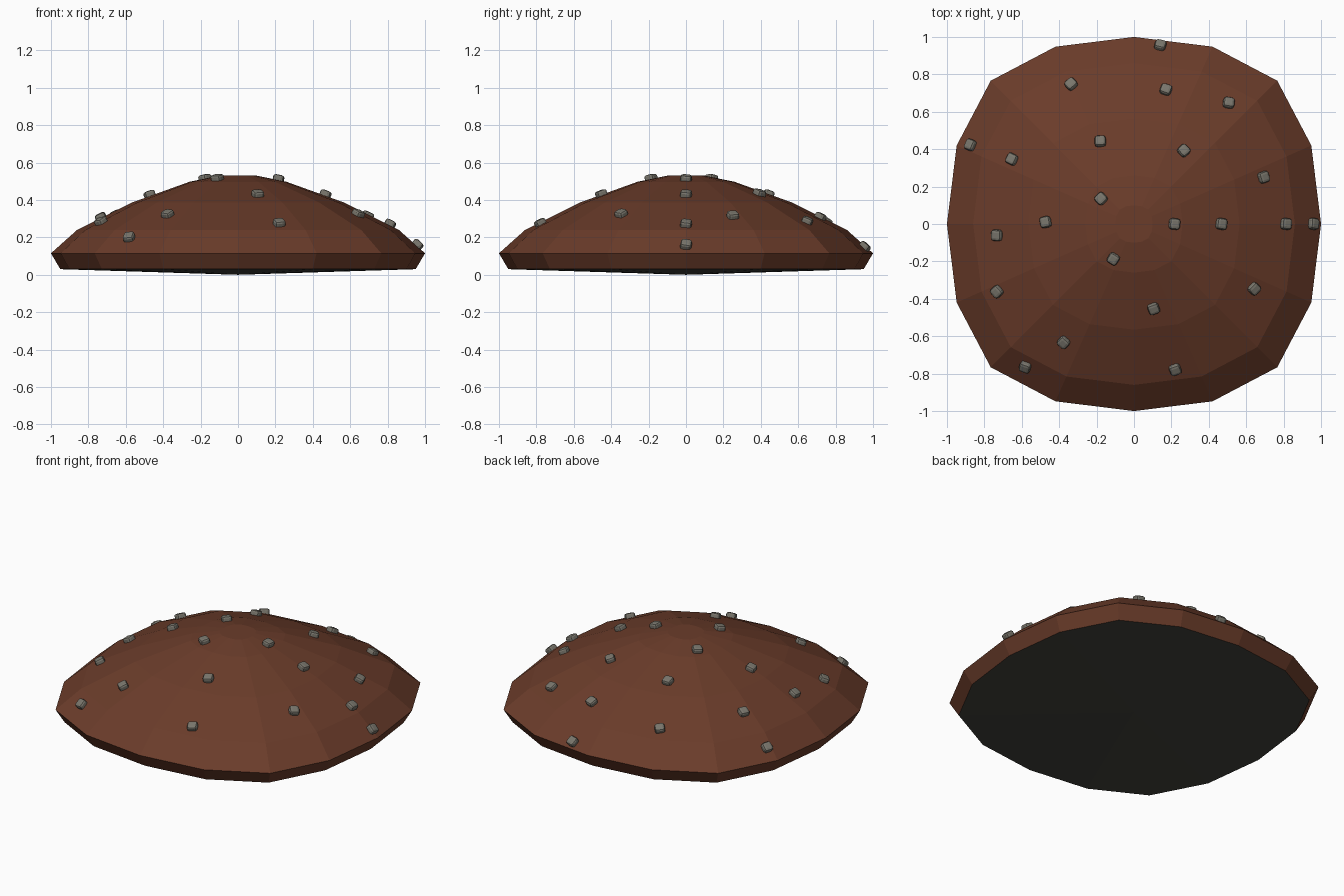
import bpy, bmesh, random
from mathutils import Matrix, Vector
from mathutils.bvhtree import BVHTree

if "Cube" in bpy.data.objects:
    bpy.data.objects.remove(bpy.data.objects["Cube"])

random.seed(4)


def material(name, rgb):
    m = bpy.data.materials.new(name)
    m.diffuse_color = (*rgb, 1)
    m.use_nodes = True
    m.node_tree.nodes["Principled BSDF"].inputs["Base Color"].default_value = m.diffuse_color
    return m


soil = material("soil", (0.145, 0.045, 0.023))
rock = material("dark_rock", (0.055, 0.055, 0.045))
stone = material("pebble_stone", (0.19, 0.18, 0.15))


def finish(bm, name, mats):
    me = bpy.data.meshes.new(name)
    bm.to_mesh(me)
    for m in mats:
        me.materials.append(m)
    ob = bpy.data.objects.new(name, me)
    bpy.context.collection.objects.link(ob)
    return ob


# Rounded-square outline with 16 sides, from one quarter turned four times
quarter = [(1, 0), (0.948, 0.42), (0.766, 0.766), (0.42, 0.948)]
outline = []
for k in range(4):
    for x, y in quarter:
        for _ in range(k):
            x, y = -y, x
        outline.append((x, y))
n = len(outline)

# Mound: scaled outline rings from the underside rim to the flat crown
profile = [(0.95, 0.03), (1, 0.115), (0.86, 0.24), (0.565, 0.387), (0.26, 0.497), (0.1, 0.53)]
bm = bmesh.new()
rings = [[bm.verts.new((x * s, y * s, z)) for x, y in outline] for s, z in profile]
for a, b in zip(rings, rings[1:]):
    for i in range(n):
        j = (i + 1) % n
        bm.faces.new((a[i], a[j], b[j], b[i]))
bm.faces.new(rings[-1])
# Slightly bulging rock underside
base = bm.verts.new((0, 0, 0))
for i in range(n):
    bm.faces.new((base, rings[0][(i + 1) % n], rings[0][i])).material_index = 1
bm.normal_update()
tree = BVHTree.FromBMesh(bm)
finish(bm, "mound", [soil, rock])
bm.free()

# Pebbles: small chamfered blocks set into the slope, in five loose rings
spots = [
    (0.215, 0), (-0.175, 0.135), (-0.11, -0.185),
    (0.465, 0), (0.265, 0.39), (-0.18, 0.44), (-0.47, 0.01), (0.105, -0.45),
    (0.69, 0.25), (0.17, 0.715), (-0.65, 0.345), (-0.73, -0.06), (-0.375, -0.63), (0.64, -0.345),
    (0.81, 0), (0.505, 0.645), (-0.335, 0.745), (-0.73, -0.36), (0.22, -0.775),
    (0.955, 0), (0.14, 0.95), (-0.87, 0.42), (-0.58, -0.76),
]
for k, (x, y) in enumerate(spots, 1):
    hit, normal, _, _ = tree.ray_cast(Vector((x, y, 2)), Vector((0, 0, -1)))
    bm = bmesh.new()
    bmesh.ops.create_cube(bm, size=1)
    bmesh.ops.bevel(bm, geom=bm.edges[:], offset=0.26, segments=2, profile=0.5, affect='EDGES')
    turn = normal.to_track_quat('Z', 'Y').to_matrix().to_4x4()
    spin = Matrix.Rotation(random.uniform(-0.4, 0.4), 4, 'Z')
    size = Matrix.Diagonal((0.06, 0.058, 0.042, 1))
    bm.transform(Matrix.Translation(hit + normal * 0.008) @ turn @ spin @ size)
    finish(bm, f"pebble_{k}", [stone])
    bm.free()
